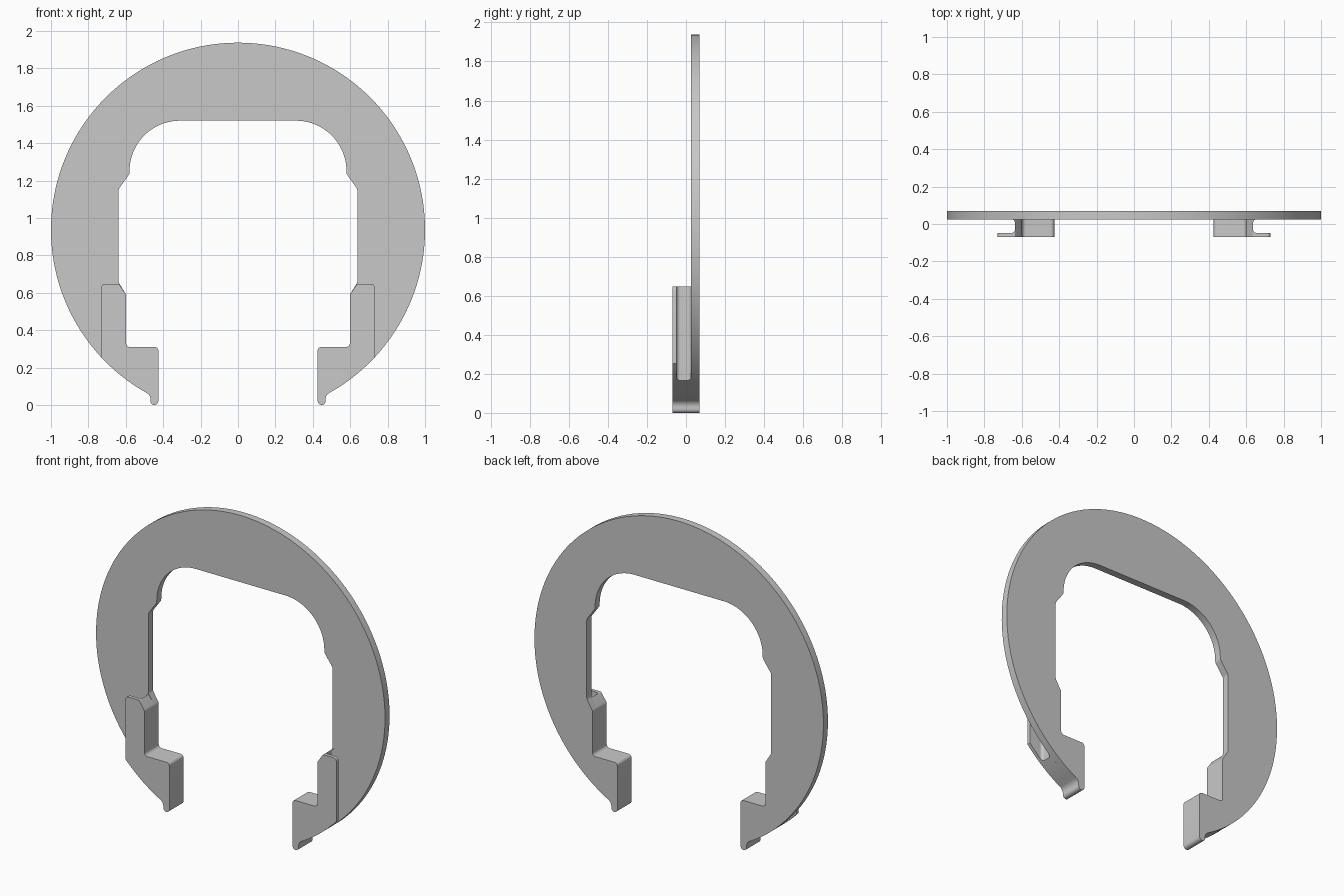
import bpy, bmesh, math
from mathutils import Vector

cube = bpy.data.objects.get("Cube")
if cube:
    bpy.data.objects.remove(cube, do_unlink=True)

CENTRE_Z = 0.937
FRONT, FLANGE_BACK, PLATE_FRONT, BACK = -0.07, -0.048, 0.025, 0.07

grey = bpy.data.materials.new("plain grey")
grey.use_nodes = True
colour = (0.58, 0.58, 0.58, 1)
grey.diffuse_color = colour
grey.node_tree.nodes["Principled BSDF"].inputs["Base Color"].default_value = colour


def rounded(corners):
    """Open path of (x, z, radius) corners with circular fillets."""
    path = []
    for i, (x, z, r) in enumerate(corners):
        p = Vector((x, z))
        if r == 0 or i in (0, len(corners) - 1):
            path.append(p)
            continue
        a = (Vector(corners[i - 1][:2]) - p).normalized()
        b = (Vector(corners[i + 1][:2]) - p).normalized()
        half = a.angle(b) / 2
        centre = p + (a + b).normalized() * r / math.sin(half)
        start = (p + a * r / math.tan(half) - centre).normalized()
        end = (p + b * r / math.tan(half) - centre).normalized()
        steps = 20 if r > 0.1 else 6
        path += [centre + start.slerp(end, k / steps).normalized() * r
                 for k in range(steps + 1)]
    return path


def rim(start, end, steps):
    """Points on the outer circle, by angle from its lowest point."""
    angles = [start + (end - start) * k / steps for k in range(steps + 1)]
    return [Vector((math.sin(t), CENTRE_Z - math.cos(t))) for t in angles]


def extrude(name, outline, low, high, to_3d):
    """Solid made by sweeping a flat outline between two levels."""
    bm = bmesh.new()
    face = bm.faces.new([bm.verts.new(to_3d(p, low)) for p in outline])
    new = bmesh.ops.extrude_face_region(bm, geom=[face])["geom"]
    move = to_3d(outline[0], high) - to_3d(outline[0], low)
    bmesh.ops.translate(bm, vec=move, verts=[v for v in new if isinstance(v, bmesh.types.BMVert)])
    bmesh.ops.recalc_face_normals(bm, faces=bm.faces)
    mesh = bpy.data.meshes.new(name)
    bm.to_mesh(mesh)
    bm.free()
    mesh.materials.append(grey)
    obj = bpy.data.objects.new(name, mesh)
    bpy.context.collection.objects.link(obj)
    return obj


def smooth(obj):
    bpy.ops.object.select_all(action="DESELECT")
    obj.select_set(True)
    bpy.context.view_layer.objects.active = obj
    bpy.ops.object.shade_smooth_by_angle(angle=math.radians(25))


# Shared lower edge: inner step, foot and rounded toe, ending on the rim
rim_start = 0.54
first = rim(rim_start, 1, 1)[0]
toe_x = 0.468
toe_z = CENTRE_Z - math.sqrt(1 - toe_x ** 2)
foot = [(0.598, 0.59, 0.03), (0.598, 0.31, 0.02), (0.426, 0.31, 0.02),
        (0.426, 0, 0.021), (toe_x, 0, 0.02), (toe_x, toe_z, 0.04), (*first, 0)]

# Ring plate
inner = [(0, 1.52, 0), (0.58, 1.52, 0.27), (0.58, 1.235, 0.03),
         (0.638, 1.155, 0.03), (0.638, 0.655, 0.03)]
half = rounded(inner + foot) + rim(rim_start, math.pi, 64)[1:]
outline = half + [Vector((-p.x, p.y)) for p in reversed(half[1:-1])]
plate = extrude("ring_plate", outline, PLATE_FRONT, BACK,
                lambda p, d: Vector((p.x, d, p.y)))
smooth(plate)

# Slotted clips at both ends of the ring
clip_path = rounded([(0.73, 0.5, 0), (0.73, 0.648, 0.02), (0.637, 0.648, 0.01)] + foot)
clip_path = clip_path[1:] + rim(rim_start, math.asin(0.73), 10)[1:]
slot_path = rounded([(0.9, FLANGE_BACK, 0), (0.637, FLANGE_BACK, 0.018),
                     (0.637, PLATE_FRONT, 0.018), (0.9, PLATE_FRONT, 0)])
for side, s in (("left", 1), ("right", -1)):
    clip = extrude(side + "_clip", clip_path, FRONT, PLATE_FRONT + 0.004,
                   lambda p, d: Vector((s * p.x, d, p.y)))
    cutter = extrude(side + "_slot_cutter", slot_path, -0.1, 0.9,
                     lambda p, d: Vector((s * p.x, p.y, d)))
    cutter.hide_render = True
    cut = clip.modifiers.new("slot", "BOOLEAN")
    cut.operation, cut.solver, cut.object = "DIFFERENCE", "EXACT", cutter
    smooth(clip)
    bpy.ops.object.modifier_apply(modifier="slot")
    bpy.data.objects.remove(cutter, do_unlink=True)
